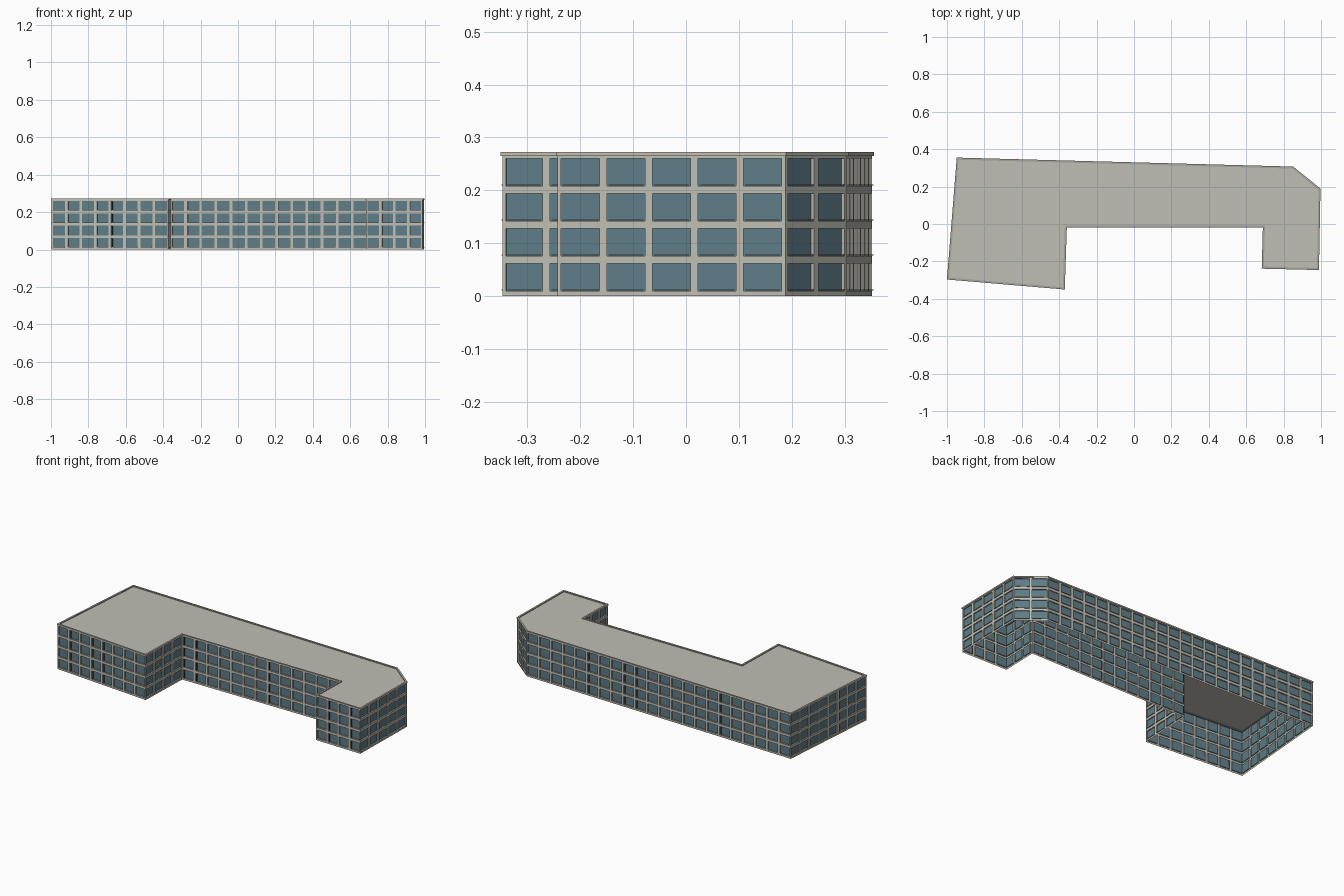
import bpy
import bmesh
import random
from mathutils import Vector

random.seed(4)
cube = bpy.data.objects.get("Cube")
if cube:
    bpy.data.objects.remove(cube, do_unlink=True)


def material(name, rgb):
    mat = bpy.data.materials.new(name)
    mat.use_nodes = True
    color = (*rgb, 1)
    mat.diffuse_color = color
    mat.node_tree.nodes["Principled BSDF"].inputs["Base Color"].default_value = color
    return mat


STONE = material("pale stone", (0.53, 0.52, 0.46))
GLASS = material("blue glass", (0.115, 0.205, 0.245))
TRIM = material("grey trim", (0.38, 0.375, 0.33))
DARK = material("dark frame", (0.035, 0.035, 0.035))

# Footprint, counterclockwise
PLAN = [Vector(p) for p in (
    (-0.997, -0.294), (-0.373, -0.347), (-0.362, -0.015), (0.692, -0.015),
    (0.686, -0.236), (0.986, -0.243), (0.994, 0.188), (0.85, 0.304),
    (-0.945, 0.352))]
BASE, STOREY, FLOORS = 0.003, 0.066, 4
MARGIN, DEPTH = 0.01, 0.007
EAVES, TOP = 0.265, 0.273
UP = Vector((0, 0, 1))


def finish(bm, name, mats):
    mesh = bpy.data.meshes.new(name)
    bm.to_mesh(mesh)
    bm.free()
    for m in mats:
        mesh.materials.append(m)
    obj = bpy.data.objects.new(name, mesh)
    bpy.context.collection.objects.link(obj)
    return obj


def quad(bm, a, b, low, high):
    """Upright face between two ground points."""
    pts = (a + UP * low, b + UP * low, b + UP * high, a + UP * high)
    return bm.faces.new([bm.verts.new(p) for p in pts])


def block(bm, a, b, out, near, far, low, high):
    """Box along a-b, from near to far along the outward direction."""
    n, f = out * near, out * far
    rings = []
    for z in (low, high):
        rings.append([bm.verts.new(p + UP * z) for p in (a + n, b + n, b + f, a + f)])
    bm.faces.new(rings[0])
    bm.faces.new(rings[1])
    for i in range(4):
        j = (i + 1) % 4
        bm.faces.new((rings[0][i], rings[0][j], rings[1][j], rings[1][i]))


def offset(points, d):
    """Move every side of the outline outward by d."""
    result = []
    for i, p in enumerate(points):
        e1 = (p - points[i - 1]).normalized()
        e2 = (points[(i + 1) % len(points)] - p).normalized()
        n1, n2 = Vector((e1.y, -e1.x)), Vector((e2.y, -e2.x))
        result.append(p + (n1 + n2) * d / (1 + n1.dot(n2)))
    return result


# Walls with recessed windows, sills and a few side frames
walls, sills, frames = bmesh.new(), bmesh.new(), bmesh.new()
cells = []
for i, start in enumerate(PLAN):
    a = start.to_3d()
    b = PLAN[(i + 1) % len(PLAN)].to_3d()
    along = (b - a).normalized()
    out = along.cross(UP)
    count = round((b - a).length / 0.081)
    quad(walls, a, b, 0, BASE)
    for c in range(count):
        p, q = a.lerp(b, c / count), a.lerp(b, (c + 1) / count)
        left, right = p + along * MARGIN, q - along * MARGIN
        framed = random.random() < 0.2
        for f in range(FLOORS):
            low = BASE + STOREY * f
            high = low + STOREY
            cells.append(quad(walls, p, q, low, high))
            block(sills, left, right, out, -DEPTH, 0.003,
                  low + MARGIN - 0.002, low + MARGIN)
            if framed:
                block(frames, left, left + along * 0.005, out, -DEPTH, -0.002,
                      low + MARGIN, high - MARGIN)
walls.normal_update()
bmesh.ops.inset_individual(walls, faces=cells, thickness=MARGIN)
bmesh.ops.inset_individual(walls, faces=cells, thickness=0, depth=-DEPTH)
for face in cells:
    face.material_index = 1
finish(walls, "walls_and_windows", [STONE, GLASS])
for bm, name, mat in ((sills, "window_sills", TRIM), (frames, "window_frames", DARK)):
    bmesh.ops.recalc_face_normals(bm, faces=bm.faces)
    finish(bm, name, [mat])

# Flat roof
bm = bmesh.new()
bm.faces.new([bm.verts.new((p.x, p.y, EAVES + 0.003)) for p in PLAN])
finish(bm, "roof", [STONE])

# Parapet rim around the roof; its outer face matches the walls
bm = bmesh.new()
loops = []
for d, z in ((0.003, EAVES), (0.003, TOP), (-0.008, TOP), (-0.008, EAVES)):
    loops.append([bm.verts.new((p.x, p.y, z)) for p in offset(PLAN, d)])
for k in range(4):
    lo, hi = loops[k], loops[(k + 1) % 4]
    for i in range(len(PLAN)):
        j = (i + 1) % len(PLAN)
        face = bm.faces.new((lo[i], lo[j], hi[j], hi[i]))
        face.material_index = 0 if k == 0 else 1
finish(bm, "parapet", [STONE, TRIM])
